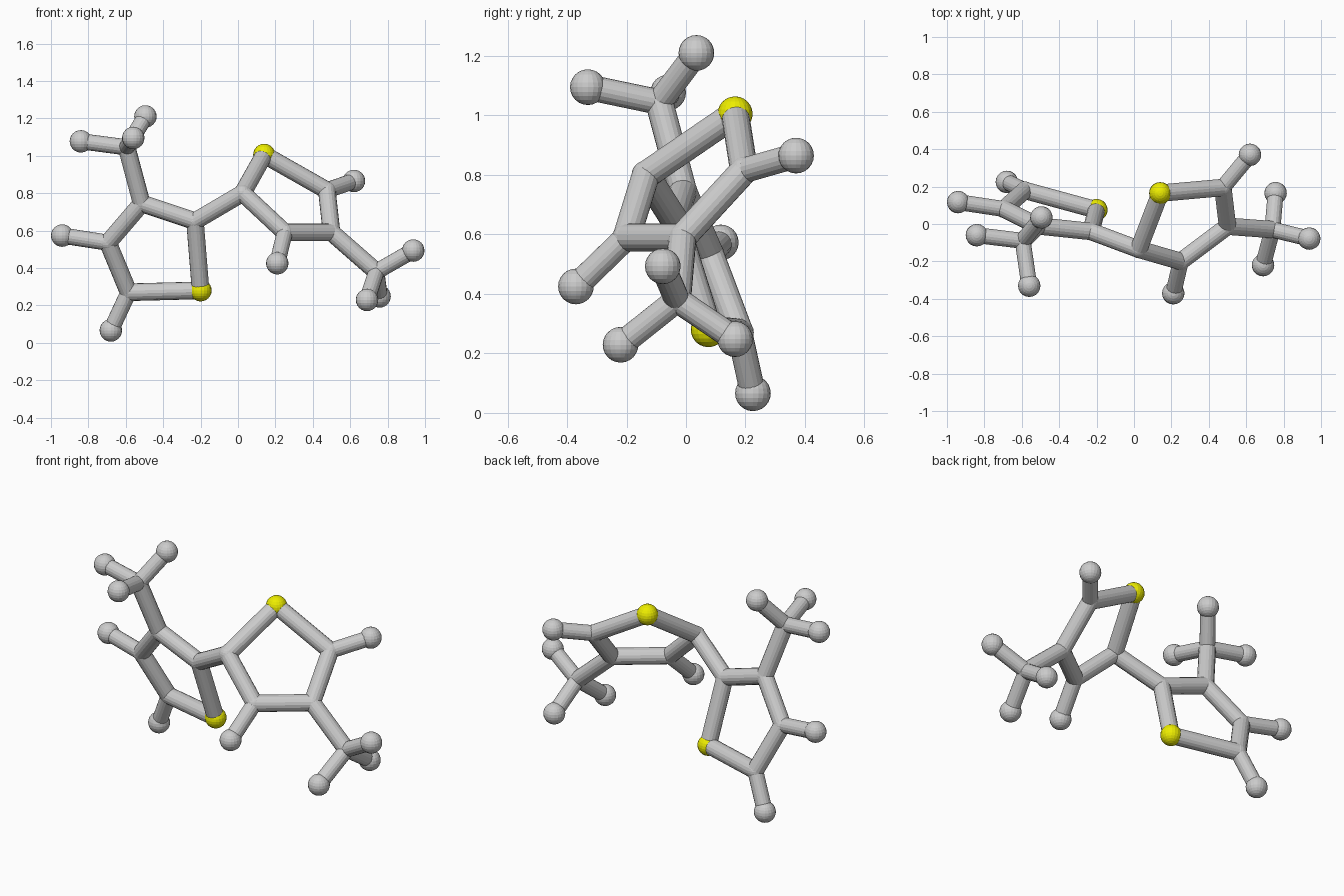
import bpy
from mathutils import Vector

if "Cube" in bpy.data.objects:
    bpy.data.objects.remove(bpy.data.objects["Cube"])

BOND_R, H_BOND_R, BALL_R = 0.047, 0.043, 0.06

# Joint positions: two five-sided rings, each with a three-pronged branch
P = {
    "left_sulphur": (-0.20, 0.075, 0.28),
    "left_a": (-0.23, -0.04, 0.65),
    "left_b": (-0.515, -0.01, 0.745),
    "left_c": (-0.695, 0.08, 0.535),
    "left_d": (-0.585, 0.18, 0.27),
    "left_branch": (-0.595, -0.09, 1.045),
    "right_sulphur": (0.14, 0.165, 1.005),
    "right_a": (0.025, -0.135, 0.80),
    "right_b": (0.25, -0.20, 0.59),
    "right_c": (0.50, -0.012, 0.59),
    "right_d": (0.475, 0.195, 0.815),
    "right_branch": (0.74, -0.03, 0.38),
}
# End balls: parent joint and position
ENDS = [
    ("left_d", (-0.68, 0.225, 0.066)),
    ("left_c", (-0.94, 0.117, 0.573)),
    ("left_branch", (-0.84, -0.06, 1.077)),
    ("left_branch", (-0.495, 0.035, 1.21)),
    ("left_branch", (-0.56, -0.33, 1.095)),
    ("right_d", (0.62, 0.37, 0.865)),
    ("right_b", (0.21, -0.37, 0.425)),
    ("right_branch", (0.937, -0.078, 0.493)),
    ("right_branch", (0.69, -0.22, 0.229)),
    ("right_branch", (0.757, 0.165, 0.248)),
]

yellow = bpy.data.materials.new("yellow")
yellow.diffuse_color = (0.85, 0.85, 0.0, 1)
yellow.use_nodes = True
yellow.node_tree.nodes["Principled BSDF"].inputs["Base Color"].default_value = yellow.diffuse_color


def ball(name, loc, r, mat=None):
    bpy.ops.mesh.primitive_uv_sphere_add(segments=20, ring_count=12, radius=r, location=loc)
    o = bpy.context.object
    o.name = name
    if mat:
        o.data.materials.append(mat)


def rod(name, a, b, r):
    a, b = Vector(a), Vector(b)
    d = b - a
    bpy.ops.mesh.primitive_cylinder_add(vertices=18, radius=r, depth=d.length, location=(a + b) / 2)
    o = bpy.context.object
    o.name = name
    o.rotation_euler = d.to_track_quat("Z", "Y").to_euler()


# Ring rods and branch stems
for side, stem in (("left", "b"), ("right", "c")):
    ring = [f"{side}_{k}" for k in ("sulphur", "a", "b", "c", "d")]
    for i, n in enumerate(ring):
        rod(f"{side}_ring_rod", P[n], P[ring[(i + 1) % 5]], BOND_R)
    rod(f"{side}_branch_stem", P[f"{side}_{stem}"], P[f"{side}_branch"], BOND_R)

# Rod linking the two rings
rod("link_rod", P["left_a"], P["right_a"], BOND_R)

# Joints, with larger yellow balls for sulphur
for n, p in P.items():
    if "sulphur" in n:
        ball(n + "_ball", p, BALL_R - 0.001, yellow)
    else:
        ball(n + "_joint", p, BOND_R + 0.001)

# End balls and their rods
for parent, p in ENDS:
    rod("end_rod", P[parent], p, H_BOND_R)
    ball("end_ball", p, BALL_R)
